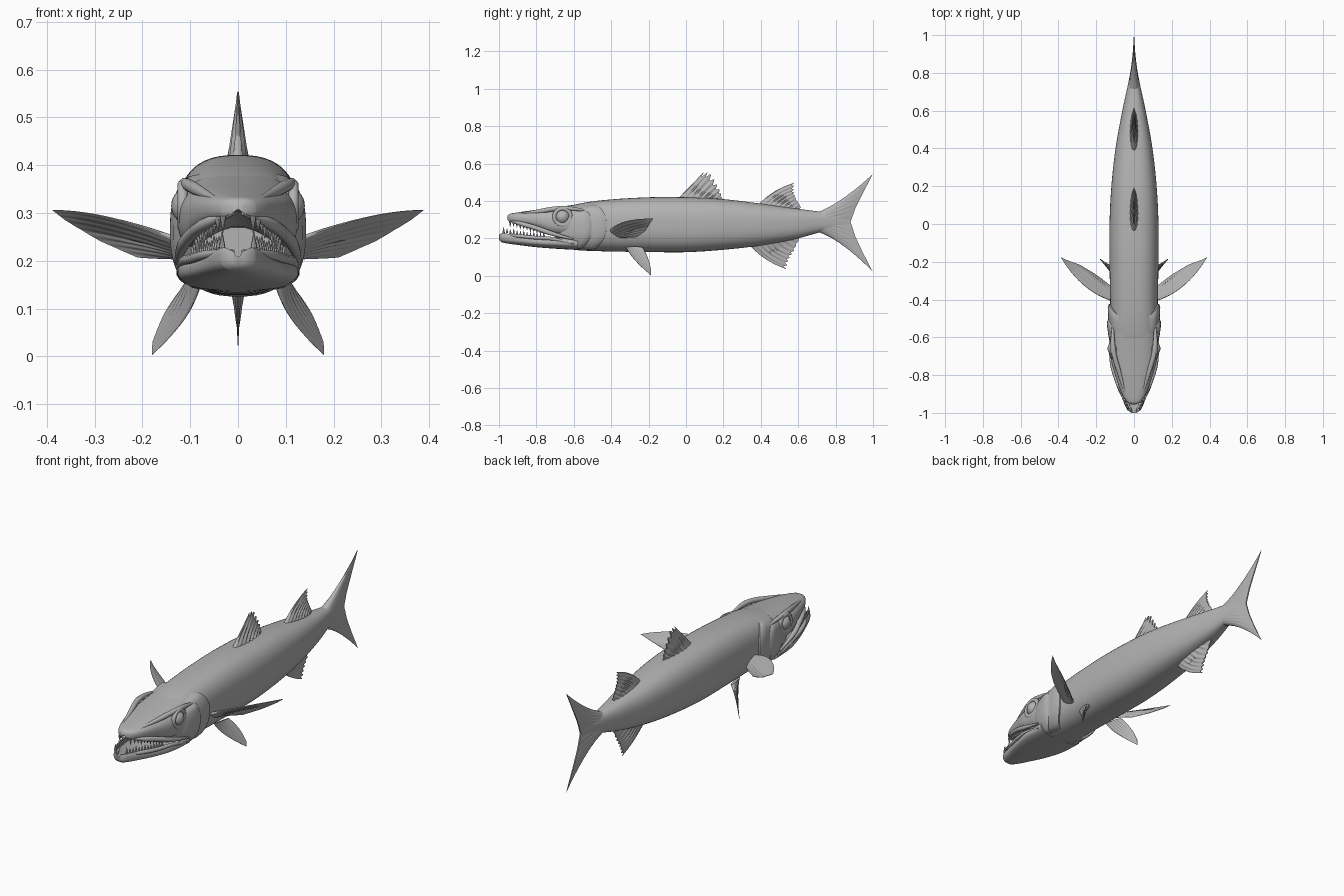
import bpy, bmesh
from math import sin, cos, pi, radians, sqrt, copysign
from mathutils import Vector, Matrix

if "Cube" in bpy.data.objects:
    bpy.data.objects.remove(bpy.data.objects["Cube"])

GREY = (0.45, 0.45, 0.45, 1)
skin = bpy.data.materials.new("plain_grey")
skin.use_nodes = True
skin.diffuse_color = GREY
skin.node_tree.nodes["Principled BSDF"].inputs["Base Color"].default_value = GREY

# Profile rows: y, half width, top z, bottom z
BODY = [(-.7, .1, .35, .16), (-.6, .128, .38, .139), (-.45, .126, .404, .131), (-.2, .13, .42, .127),
        (0, .13, .42, .126), (.2, .12, .41, .139), (.4, .098, .386, .162), (.6, .062, .358, .2),
        (.72, .036, .343, .233), (.8, .02, .334, .246), (.88, .004, .31, .27)]
UPPER = [(-.955, .012, .322, .298), (-.945, .035, .331, .287), (-.9, .064, .339, .276),
         (-.8, .1, .353, .246), (-.72, .121, .363, .212), (-.58, .128, .382, .19)]
LOWER = [(-1, .012, .224, .192), (-.985, .036, .236, .179), (-.9, .07, .224, .165),
         (-.8, .101, .212, .153), (-.7, .124, .212, .145), (-.58, .127, .212, .138)]


def finish(bm, name, angle=40):
    bmesh.ops.recalc_face_normals(bm, faces=bm.faces)
    mesh = bpy.data.meshes.new(name)
    bm.to_mesh(mesh)
    bm.free()
    ob = bpy.data.objects.new(name, mesh)
    bpy.context.collection.objects.link(ob)
    mesh.materials.append(skin)
    bpy.ops.object.select_all(action='DESELECT')
    ob.select_set(True)
    bpy.context.view_layer.objects.active = ob
    bpy.ops.object.shade_smooth_by_angle(angle=radians(angle))
    return ob


def sample(rows, y):
    """Smooth interpolation of a profile at y."""
    i = max(k for k in range(len(rows) - 1) if k == 0 or rows[k][0] <= y)
    a, b = rows[i], rows[i + 1]
    before, after = rows[max(i - 1, 0)], rows[min(i + 2, len(rows) - 1)]
    h = b[0] - a[0]
    t = (y - a[0]) / h
    out = []
    for c in range(1, 4):
        m0 = (b[c] - before[c]) / (b[0] - before[0]) * h
        m1 = (after[c] - a[c]) / (after[0] - a[0]) * h
        out.append(a[c] * (1 + 2 * t) * (1 - t) ** 2 + m0 * t * (1 - t) ** 2
                   + b[c] * t * t * (3 - 2 * t) + m1 * t * t * (t - 1))
    return out


def section_point(rows, y, a, grow=0, hollow=0):
    """Point on a rounded-box section; hollow scoops the mouth side."""
    w, top, bottom = sample(rows, y)
    ex = 2 / 2.6
    x = copysign(abs(cos(a)) ** ex, cos(a))
    z = copysign(abs(sin(a)) ** ex, sin(a))
    p = Vector((x * (w + grow), y, (top + bottom) / 2 + z * ((top - bottom) / 2 + grow)))
    if hollow * z > 0:
        p.z -= hollow * (top - bottom) * max(0, 1 - (x / .8) ** 2) * abs(z)
    return p


def loft(name, rings, angle=40):
    bm = bmesh.new()
    grid = [[bm.verts.new(p) for p in ring] for ring in rings]
    n = len(grid[0])
    for r0, r1 in zip(grid, grid[1:]):
        for i in range(n):
            bm.faces.new((r0[i], r0[(i + 1) % n], r1[(i + 1) % n], r1[i]))
    for ring in (grid[0], grid[-1]):
        for i in range(n // 2 - 1):
            bm.faces.new((ring[i], ring[i + 1], ring[n - 2 - i], ring[n - 1 - i]))
    return finish(bm, name, angle)


def profile_loft(name, rows, steps, hollow=0):
    y0, y1 = rows[0][0], rows[-1][0]
    ys = sorted({y0 + (y1 - y0) * i / steps for i in range(steps + 1)} | {r[0] for r in rows})
    loft(name, [[section_point(rows, y, 2 * pi * (k + .5) / 48, 0, hollow) for k in range(48)]
                for y in ys], 50)


def along(pts, t):
    f = t * (len(pts) - 1)
    i = min(int(f), len(pts) - 2)
    return pts[i].lerp(pts[i + 1], f - i)


def fin(name, base, outer, thick, mid=None, rays=8, jag=0.0, ridge=.3, side=1):
    """Fan of rays from a base line to an outer edge, thinning outward."""
    base, outer, mid = [[Vector((p[0] * side, p[1], p[2])) for p in c] if c else None
                        for c in (base, outer, mid)]
    normal = (base[-1] - base[0]).cross(along(outer, .3) - base[0]).normalized()
    cols, rows, rings = rays * 6, 10, []
    for r in range(rows + 1):
        front, back = [], []
        for c in range(cols + 1):
            t = c / cols
            wave = .5 - .5 * cos(2 * pi * t * rays)
            s = r / rows * (1 - jag * wave)
            a, b = along(base, t), along(outer, t)
            m = along(mid, t) if mid else (a + b) / 2
            p = a * (1 - s) * (1 - 2 * s) + m * 4 * s * (1 - s) + b * s * (2 * s - 1)
            edge = .15 + .85 * sqrt(max(0, 1 - (2 * t - 1) ** 2))
            d = normal * thick * (1 - .9 * s) * edge * (1 - ridge * wave * min(1, 3 * s))
            front.append(p + d)
            back.append(p - d)
        rings.append(front + back[::-1])
    loft(name, rings)


def tube(name, pts, radius):
    """Soft ridge with tapering ends."""
    cu = bpy.data.curves.new(name, 'CURVE')
    cu.dimensions, cu.bevel_depth, cu.bevel_resolution = '3D', radius, 3
    cu.use_fill_caps = True
    sp = cu.splines.new('NURBS')
    sp.points.add(len(pts) - 1)
    sp.use_endpoint_u, sp.order_u, sp.resolution_u = True, 3, 8
    for i, p in enumerate(pts):
        sp.points[i].co = (*p, 1)
        sp.points[i].radius = .35 if i in (0, len(pts) - 1) else 1
    cu.materials.append(skin)
    bpy.context.collection.objects.link(bpy.data.objects.new(name, cu))


def cheek_plate(name, side, y0, y1, bow, lift, low, high):
    """Plate hugging the head with a raised, curved rear edge."""
    bm = bmesh.new()
    grid = []
    for u, g in ((0, -.006), (.2, .1 * lift), (.45, .5 * lift), (.75, .9 * lift),
                 (.93, lift), (1, .6 * lift), (1.01, -.015)):
        line = []
        for k in range(25):
            a = radians(low + (high - low) * k / 24)
            fade = min(1, 6 * k / 24, 6 * (24 - k) / 24)
            rear = y1 - bow * sin(a) ** 2
            p = section_point(BODY, y0 + (rear - y0) * u, a, g * fade - .004 * (1 - fade))
            p.x *= side
            line.append(bm.verts.new(p))
        grid.append(line)
    for r0, r1 in zip(grid, grid[1:]):
        for k in range(24):
            bm.faces.new((r0[k], r0[k + 1], r1[k + 1], r1[k]))
    finish(bm, name, 50)


def teeth(name, rows, up, y0, y1, count):
    bm = bmesh.new()
    for side in (-1, 1):
        for i in range(count):
            y = y0 + (y1 - y0) * i / (count - 1)
            w, top, bottom = sample(rows, y)
            h = .034 if i % 3 == 0 else .024
            z = top + h * .25 if up > 0 else bottom - h * .25
            place = Matrix.Translation((side * w * .8, y, z))
            if up < 0:
                place = place @ Matrix.Rotation(pi, 4, 'X')
            bmesh.ops.create_cone(bm, cap_ends=True, segments=8, radius1=.007, radius2=.0008,
                                  depth=h, matrix=place)
    finish(bm, name)


# Trunk and jaws
profile_loft("body", BODY, 50)
profile_loft("upper_jaw", UPPER, 24, hollow=-.4)
profile_loft("lower_jaw", LOWER, 24, hollow=.5)
teeth("upper_teeth", UPPER, -1, -.94, -.76, 11)
teeth("lower_teeth", LOWER, 1, -.975, -.76, 13)

# Paired head parts and fins
for side, label in ((1, "left"), (-1, "right")):
    bm = bmesh.new()
    bmesh.ops.create_uvsphere(bm, u_segments=24, v_segments=16, radius=.04,
                              matrix=Matrix.Translation((side * .1, -.66, .315)))
    finish(bm, label + "_eye")
    bpy.ops.mesh.primitive_torus_add(major_radius=.044, minor_radius=.011, major_segments=32,
                                     minor_segments=10, location=(side * .116, -.66, .315),
                                     rotation=(0, pi / 2, 0))
    ring = bpy.context.object
    ring.name = label + "_eye_socket"
    ring.data.materials.append(skin)
    bpy.ops.object.shade_smooth_by_angle(angle=radians(40))
    tube(label + "_brow", [(side * x, y, z) for x, y, z in
         ((.045, -.9, .328), (.08, -.78, .345), (.105, -.7, .36), (.115, -.62, .362), (.112, -.54, .35))], .013)
    tube(label + "_upper_lip", [(side * x, y, z) for x, y, z in
         ((.01, -.95, .3), (.062, -.9, .283), (.1, -.8, .256), (.121, -.72, .225), (.128, -.6, .195))], .013)
    tube(label + "_lower_lip", [(side * x, y, z) for x, y, z in
         ((.01, -.99, .22), (.065, -.91, .215), (.1, -.8, .203), (.12, -.7, .2), (.125, -.6, .17))], .01)
    cheek_plate(label + "_gill_cover", side, -.62, -.425, .09, .013, -75, 62)
    cheek_plate(label + "_cheek_plate", side, -.66, -.505, .08, .014, -70, 45)
    fin(label + "_pectoral_fin", [(.11, -.41, .24), (.11, -.34, .205)],
        [(.388, -.175, .306), (.36, -.19, .285), (.29, -.215, .243), (.21, -.262, .207)],
        .013, mid=[(.265, -.325, .29), (.235, -.27, .25), (.165, -.295, .205)], rays=7, side=side)
    fin(label + "_pelvic_fin", [(.085, -.32, .15), (.105, -.23, .15)],
        [(.18, -.188, .003), (.178, -.186, .03), (.163, -.195, .07)],
        .014, mid=[(.112, -.27, .08), (.14, -.21, .11)], rays=6, side=side)

# Fins on the centre line
fin("front_dorsal_fin", [(0, -.05, .405), (0, .17, .4)],
    [(0, .095, .555), (0, .13, .55), (0, .16, .5), (0, .183, .455), (0, .195, .415)],
    .026, rays=7, jag=.16, ridge=.5)
fin("rear_dorsal_fin", [(0, .38, .375), (0, .59, .35)],
    [(0, .58, .497), (0, .575, .45), (0, .59, .41), (0, .615, .367)],
    .024, mid=[(0, .475, .452), (0, .53, .405), (0, .605, .358)], rays=8, jag=.07, ridge=.45)
fin("anal_fin", [(0, .34, .165), (0, .59, .21)],
    [(0, .535, .036), (0, .55, .09), (0, .58, .14), (0, .612, .212)],
    .022, mid=[(0, .425, .09), (0, .5, .14), (0, .6, .211)], rays=8, jag=.07, ridge=.45)
fin("tail_fin", [(0, .71, .342), (0, .71, .234)],
    [(0, .998, .543), (0, .945, .44), (0, .905, .36), (0, .88, .288),
     (0, .905, .21), (0, .945, .125), (0, .998, .023)],
    .034, mid=[(0, .845, .418), (0, .8, .288), (0, .845, .158)], rays=12, ridge=.08)
